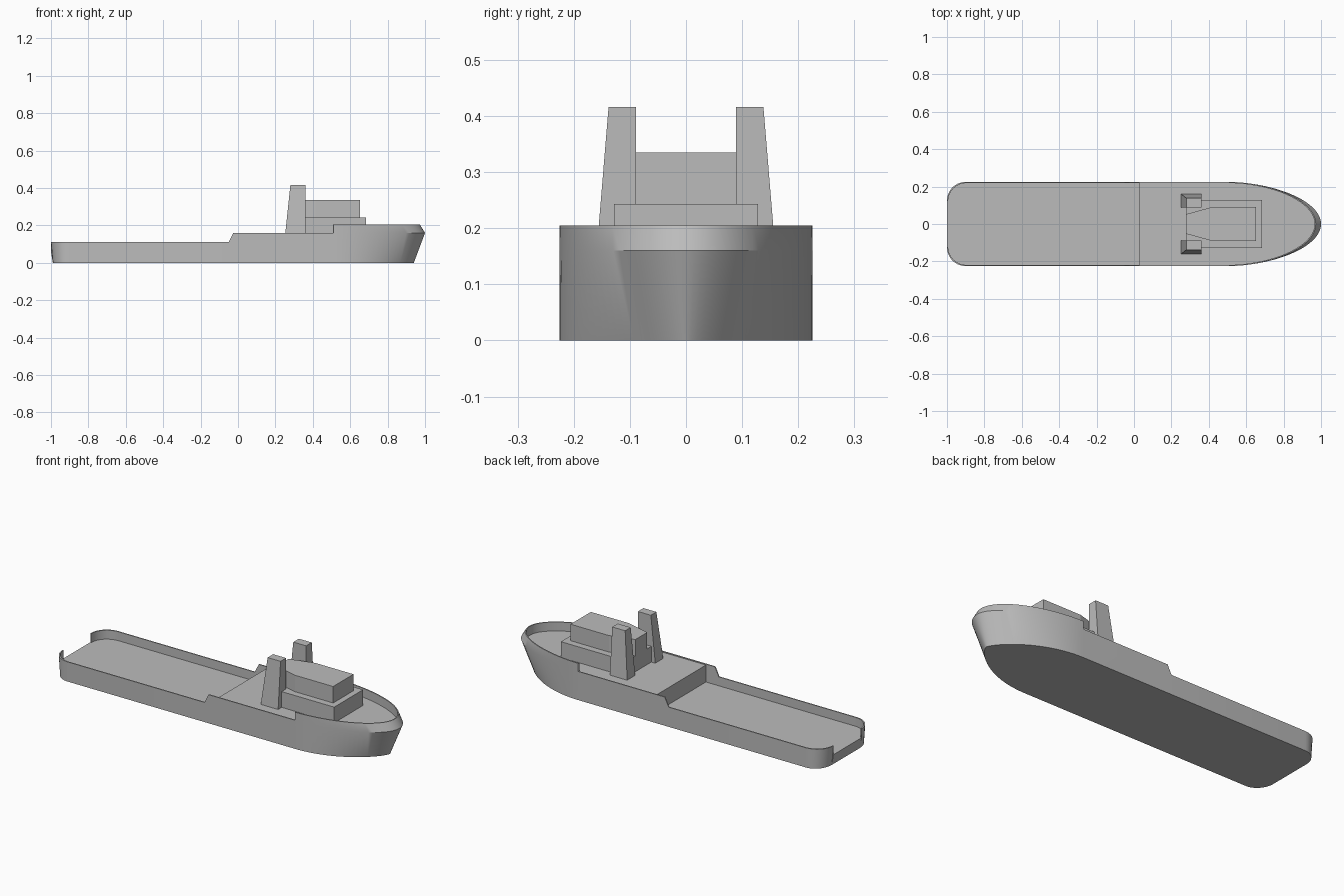
import bpy, bmesh
from math import sin, cos, pi, radians

cube = bpy.data.objects.get("Cube")
if cube:
    bpy.data.objects.remove(cube)

grey = bpy.data.materials.new("plain_grey")
grey.use_nodes = True
colour = (0.5, 0.5, 0.5, 1)
grey.diffuse_color = colour
grey.node_tree.nodes["Principled BSDF"].inputs["Base Color"].default_value = colour

HALF = 0.225        # half beam
KNUCKLE = 0.16      # height where the bow turns inward
AFT_DECK, FORE_DECK = 0.06, 0.155
AFT_RAIL, BOW_RAIL = 0.11, 0.205
BOW_START = 0.51


def finish(name, bm):
    bmesh.ops.remove_doubles(bm, verts=bm.verts, dist=0.0003)
    bmesh.ops.dissolve_degenerate(bm, edges=bm.edges, dist=0.0002)
    bmesh.ops.recalc_face_normals(bm, faces=bm.faces)
    mesh = bpy.data.meshes.new(name)
    bm.to_mesh(mesh)
    bm.free()
    mesh.materials.append(grey)
    obj = bpy.data.objects.new(name, mesh)
    bpy.context.collection.objects.link(obj)
    return obj


def section(low, mid, top, rail, deck):
    """Left half of a hull section, from keel edge over the rail to the deck."""
    inner = (top[0] * 0.994, top[1] * 0.973)
    return [(*low, 0), (*mid, min(rail, KNUCKLE)), (*top, rail),
            (*inner, rail), (*inner, deck)]


def bow_point(t, end, power, root):
    return BOW_START + (end - BOW_START) * t, HALF * max(0, 1 - t ** power) ** root


# Hull sections from stern to bow
sections = []
for i in range(9):                                  # rounded stern corners
    a = i / 8 * pi / 2
    p = (-0.9 - 0.1 * cos(a), 0.125 + 0.1 * sin(a))
    low = (p[0] + 0.01 * cos(a), p[1])
    if i == 0:                                      # open stern between the rails
        sections.append(section(low, p, p, AFT_DECK, AFT_DECK))
    sections.append(section(low, p, p, AFT_RAIL, AFT_DECK))
for x, rail, deck in [(-0.05, AFT_RAIL, AFT_DECK), (-0.025, KNUCKLE, AFT_DECK),
                      (0.03, KNUCKLE, AFT_DECK), (0.03, KNUCKLE, FORE_DECK),
                      (BOW_START, KNUCKLE, FORE_DECK)]:
    p = (x, HALF)
    sections.append(section(p, p, p, rail, deck))
for i in range(25):                                 # curved, raked bow
    t = sin(i / 24 * pi / 2)
    sections.append(section(bow_point(t, 0.94, 2, 0.75), bow_point(t, 1.0, 1.75, 0.5),
                            bow_point(t, 0.972, 1.8, 0.5), BOW_RAIL, FORE_DECK))

bm = bmesh.new()
rings = []
for s in sections:
    loop = s + [(x, -y, z) for x, y, z in reversed(s)]
    rings.append([bm.verts.new(c) for c in loop])
for a, b in zip(rings, rings[1:]):
    for j in range(len(a)):
        k = (j + 1) % len(a)
        bm.faces.new((a[j], a[k], b[k], b[j]))
first = rings[0]
bm.faces.new((first[0], first[1], first[-2], first[-1]))    # transom
bm.faces.new((first[2], first[4], first[-5], first[-3]))    # stern sill
hull = finish("hull", bm)
bpy.ops.object.select_all(action="DESELECT")
hull.select_set(True)
bpy.context.view_layer.objects.active = hull
bpy.ops.object.shade_smooth_by_angle(angle=radians(30))


def loft(name, base, z0, top, z1):
    """Solid between two outlines with the same number of corners."""
    bm = bmesh.new()
    lo = [bm.verts.new((*p, z0)) for p in base]
    hi = [bm.verts.new((*p, z1)) for p in top]
    bm.faces.new(lo)
    bm.faces.new(hi)
    for j in range(len(lo)):
        k = (j + 1) % len(lo)
        bm.faces.new((lo[j], lo[k], hi[k], hi[j]))
    return finish(name, bm)


def rect(x0, x1, y0, y1):
    return [(x0, y0), (x1, y0), (x1, y1), (x0, y1)]


# Deckhouse
lower = rect(0.277, 0.685, -0.128, 0.128)
loft("lower_deckhouse", lower, 0.15, lower, 0.243)
half = [(0.277, 0.052), (0.415, 0.09), (0.652, 0.09)]
bridge = half + [(x, -y) for x, y in reversed(half)]
loft("bridge", bridge, 0.243, bridge, 0.335)

# Twin tapered funnels
for side, s in (("left", 1), ("right", -1)):
    loft(side + "_funnel", rect(0.252, 0.36, s * 0.089, s * 0.16), 0.15,
         rect(0.28, 0.36, s * 0.089, s * 0.138), 0.416)
